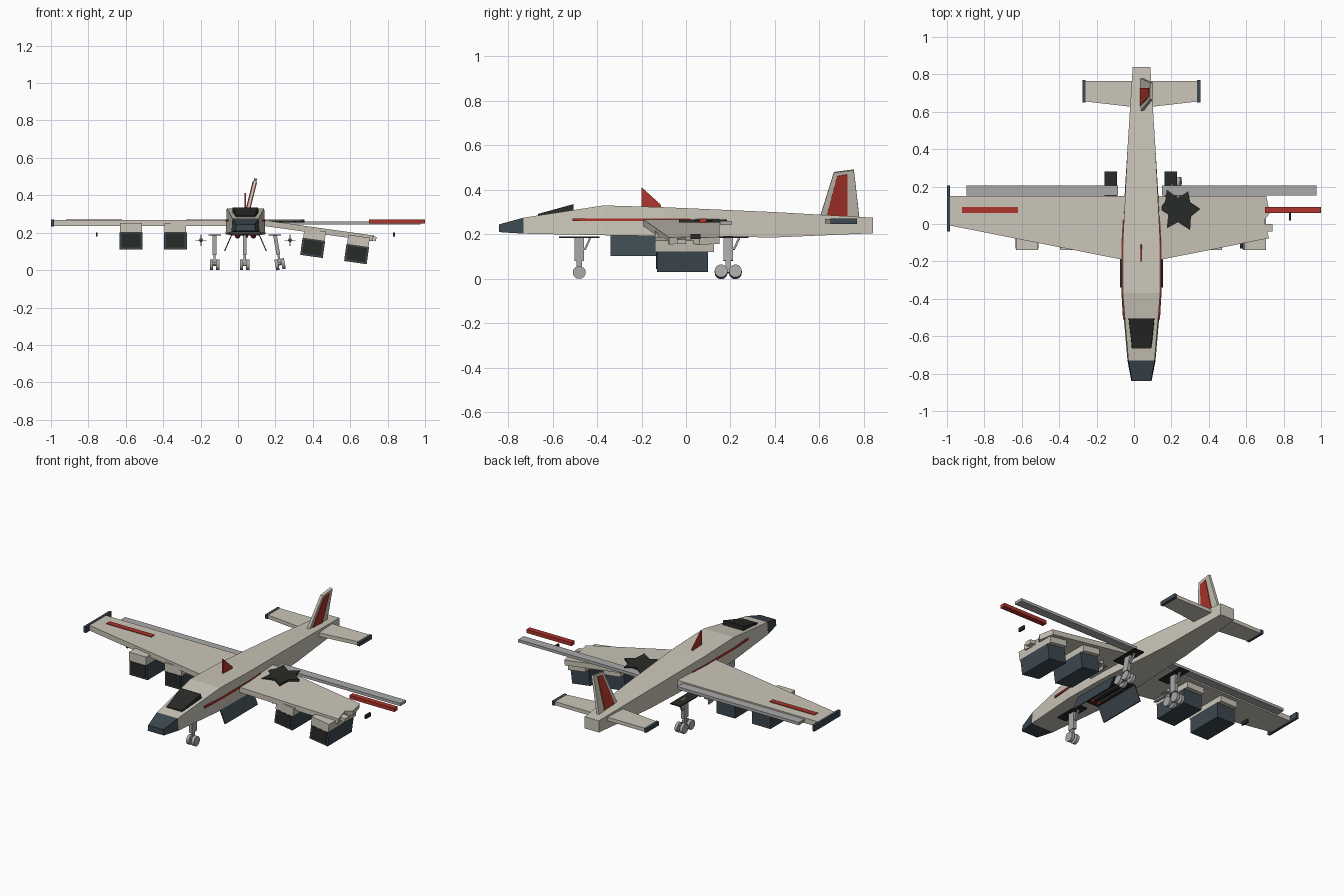
import bpy, bmesh
from math import radians, cos, sin, pi
from mathutils import Matrix, Vector

if "Cube" in bpy.data.objects:
    bpy.data.objects.remove(bpy.data.objects["Cube"])

CX = 0.04  # fuselage centre line


def mat(name, c):
    m = bpy.data.materials.new(name)
    m.diffuse_color = (*c, 1)
    m.use_nodes = True
    m.node_tree.nodes["Principled BSDF"].inputs["Base Color"].default_value = m.diffuse_color
    return m


CREAM = mat("cream", (0.60, 0.565, 0.485))
SLATE = mat("slate", (0.045, 0.065, 0.08))
BLACK = mat("black", (0.022, 0.024, 0.02))
RED = mat("red", (0.42, 0.035, 0.025))
GREY = mat("grey", (0.40, 0.40, 0.40))


def loft(name, rings, m):
    """Skin closed rings of equal length and cap both ends."""
    bm = bmesh.new()
    vs = [[bm.verts.new(p) for p in r] for r in rings]
    n = len(vs[0])
    for a, b in zip(vs, vs[1:]):
        for i in range(n):
            bm.faces.new((a[i], a[(i + 1) % n], b[(i + 1) % n], b[i]))
    bm.faces.new(vs[0])
    bm.faces.new(vs[-1])
    bmesh.ops.recalc_face_normals(bm, faces=bm.faces)
    me = bpy.data.meshes.new(name)
    bm.to_mesh(me)
    bm.free()
    me.materials.append(m)
    ob = bpy.data.objects.new(name, me)
    bpy.context.collection.objects.link(ob)
    return ob


def plate(name, pts, z0, z1, m):
    return loft(name, [[(x, y, z) for x, y in pts] for z in (z0, z1)], m)


def side_plate(name, pts, x0, x1, m):
    return loft(name, [[(x, y, z) for y, z in pts] for x in (x0, x1)], m)


def box(name, x0, x1, y0, y1, z0, z1, m):
    return plate(name, [(x0, y0), (x1, y0), (x1, y1), (x0, y1)], z0, z1, m)


def tube(name, c, axis, stations, m, n=12):
    """Round body along x or y from (offset, radius) stations."""
    rings = []
    for d, r in stations:
        ring = []
        for i in range(n):
            u, v = r * cos(2 * pi * i / n), r * sin(2 * pi * i / n)
            o = (d, u, v) if axis == 'x' else (u, d, v)
            ring.append(Vector(c) + Vector(o))
        rings.append(ring)
    return loft(name, rings, m)


def tilt(obs, pivot, deg):
    p = Vector(pivot)
    M = Matrix.Translation(p) @ Matrix.Rotation(radians(deg), 4, 'Y') @ Matrix.Translation(-p)
    for o in obs:
        o.data.transform(M)


def ring(y, wb, wt, z0, z1):
    return [(CX - wb, y, z0), (CX + wb, y, z0), (CX + wt, y, z1), (CX - wt, y, z1)]


# Fuselage and nose
joint = ring(-0.73, 0.075, 0.07, 0.203, 0.275)
loft("fuselage", [joint, ring(-0.37, 0.106, 0.1, 0.196, 0.33), ring(-0.1, 0.106, 0.1, 0.192, 0.322),
                  ring(0.4, 0.075, 0.075, 0.186, 0.3), ring(0.84, 0.047, 0.047, 0.205, 0.275)], CREAM)
loft("nose", [ring(-0.84, 0.054, 0.05, 0.21, 0.245), joint], SLATE)
loft("canopy", [ring(-0.665, 0.054, 0.05, 0.275, 0.292), ring(-0.505, 0.07, 0.068, 0.29, 0.336)], BLACK)
side_plate("spine_fin", [(-0.2, 0.32), (-0.11, 0.32), (-0.115, 0.335), (-0.2, 0.412)], CX - 0.005, CX + 0.002, RED)

# Tailplane with tip caps
for s, side in ((-1, "left"), (1, "right")):
    X = lambda d: CX + s * d
    plate(side + "_tailplane", [(X(0.04), 0.625), (X(0.3), 0.655), (X(0.3), 0.765), (X(0.04), 0.765)], 0.248, 0.27, CREAM)
    box(side + "_tailplane_tip", X(0.298), X(0.315), 0.65, 0.77, 0.247, 0.271, SLATE)

# Leaning tail fin with red panels
fin = [side_plate("tail_fin", [(0.6, 0.27), (0.78, 0.27), (0.755, 0.497), (0.665, 0.485)], CX - 0.008, CX + 0.008, CREAM)]
for s in (-1, 1):
    fin.append(side_plate("fin_panel", [(0.632, 0.285), (0.727, 0.285), (0.727, 0.478), (0.68, 0.47)],
                          CX + s * 0.008, CX + s * 0.012, RED))
tilt(fin, (CX, 0, 0.27), 14)

# Wings: the left is whole, the right is broken off and drooping
for s, side in ((-1, "left"), (1, "right")):
    X = lambda d: CX + s * d
    end = 1.03 if s < 0 else 0.685
    le = lambda d: -0.195 + (d - 0.09) * 0.2
    outline = [(X(0.08), -0.195), (X(end), le(end)), (X(end), 0.15), (X(0.08), 0.15)]
    if s > 0:
        outline[2:3] = [(X(0.66), 0.02), (X(0.69), 0.06), (X(0.67), 0.15)]
    wing = [plate(side + "_wing", outline, 0.236, 0.267, CREAM)]
    box(side + "_flap", X(0.125 if s < 0 else 0.11), X(0.935), 0.152, 0.205, 0.243, 0.26, GREY)
    box(side + "_wing_stripe", X(0.66), X(0.96), 0.06, 0.092, 0.25, 0.271, RED)
    box(side + "_wing_pod", X(0.8), X(0.79), 0.02, 0.065, 0.18, 0.202, BLACK)
    # Engines: cream housing with dark body below
    for d in (0.375, 0.612):
        wing += [box(side + "_engine_housing", X(d - 0.058), X(d + 0.058), -0.14, 0.125, 0.2, 0.252, CREAM),
                 box(side + "_engine", X(d - 0.061), X(d + 0.061), -0.13, 0.1, 0.11, 0.202, SLATE),
                 box(side + "_engine_intake", X(d - 0.05), X(d + 0.05), -0.134, -0.12, 0.12, 0.195, BLACK)]
    if s > 0:
        wing.append(box("broken_spar", 0.69, 0.745, -0.04, 0.0, 0.24, 0.262, CREAM))
        tilt(wing, (0.14, 0, 0.25), 8)
    # Bay door, fuselage stripe
    loft(side + "_bay_door", [[(X(0.068), y, 0.195), (X(0.074), y, 0.195), (X(0.114), y, 0.103), (X(0.108), y, 0.103)]
                              for y in (-0.34, -0.03)], SLATE)
    loft(side + "_body_stripe", [[(X(w - 0.012), y, 0.26), (X(w), y, 0.26), (X(w), y, 0.271), (X(w - 0.012), y, 0.271)]
                                 for y, w in ((-0.51, 0.099), (-0.37, 0.107), (-0.1, 0.107), (0.02, 0.1))], RED)
    # Finned bomb under the wing
    c = (X(0.238), 0, 0.16)
    tube(side + "_bomb", c, 'y', [(-0.07, 0.002), (-0.04, 0.011), (0.04, 0.011), (0.07, 0.005)], GREY, 8)
    box(side + "_bomb_fin_flat", c[0] - 0.03, c[0] + 0.03, 0.03, 0.07, 0.158, 0.162, GREY)
    box(side + "_bomb_fin_upright", c[0] - 0.002, c[0] + 0.002, 0.03, 0.07, 0.13, 0.19, GREY)

# Left wing tip
box("left_wing_tip", -1.0, -0.985, -0.04, 0.205, 0.233, 0.27, SLATE)

# Jagged scorch hole on the broken wing
star = []
for i, r in enumerate((0.12, 0.075, 0.11, 0.06, 0.12, 0.08, 0.1, 0.06, 0.12, 0.07, 0.13, 0.08)):
    a = 2 * pi * i / 12
    star.append((0.235 + r * cos(a), 0.08 + r * sin(a)))
plate("scorch_hole", star, 0.254, 0.266, BLACK)

# Bombs in the open bay
box("bay", CX - 0.065, CX + 0.065, -0.34, -0.03, 0.186, 0.197, BLACK)
for dx in (-0.042, 0, 0.042):
    tube("bay_bomb", (CX + dx, -0.18, 0.183), 'y', [(-0.1, 0.015), (0.08, 0.015), (0.11, 0.007)], BLACK, 8)
    tube("bay_bomb_tip", (CX + dx, -0.28, 0.183), 'y', [(-0.04, 0.005), (0, 0.015)], RED, 8)


# Landing gear
def gear(name, x, y, axles, deg, hw):
    parts = [box(name + "_bay_plate", x - hw, x + hw, y - 0.09, y + 0.09, 0.184, 0.19, BLACK),
             box(name + "_strut", x - 0.01, x + 0.01, y - 0.022, y + 0.022, 0.08, 0.19, GREY),
             box(name + "_fork", x - 0.006, x + 0.006, y - 0.012, y + 0.012, 0.03, 0.085, GREY),
             loft(name + "_brace", [[(x - 0.005, y + a, z), (x + 0.005, y + a, z), (x + 0.005, y + a + 0.01, z),
                                     (x - 0.005, y + a + 0.01, z)] for a, z in ((0.02, 0.13), (0.045, 0.186))], GREY)]
    if len(axles) > 1:
        parts.append(box(name + "_bogie", x - 0.008, x + 0.008, y - 0.035, y + 0.035, 0.025, 0.04, GREY))
    for a in axles:
        parts.append(tube(name + "_axle", (x, y + a, 0.029), 'x', [(-0.02, 0.006), (0.02, 0.006)], GREY, 8))
        for s in (-1, 1):
            parts.append(tube(name + "_wheel", (x + s * 0.017, y + a, 0.029), 'x',
                              [(-0.009, 0.029), (0.009, 0.029)], GREY, 16))
    tilt(parts[1:], (x, y, 0.19), deg)


gear("nose_gear", 0.036, -0.48, (0,), 0, 0.03)
gear("left_gear", -0.125, 0.19, (-0.032, 0.032), 0, 0.034)
gear("right_gear", 0.197, 0.19, (-0.032, 0.032), -10, 0.034)
